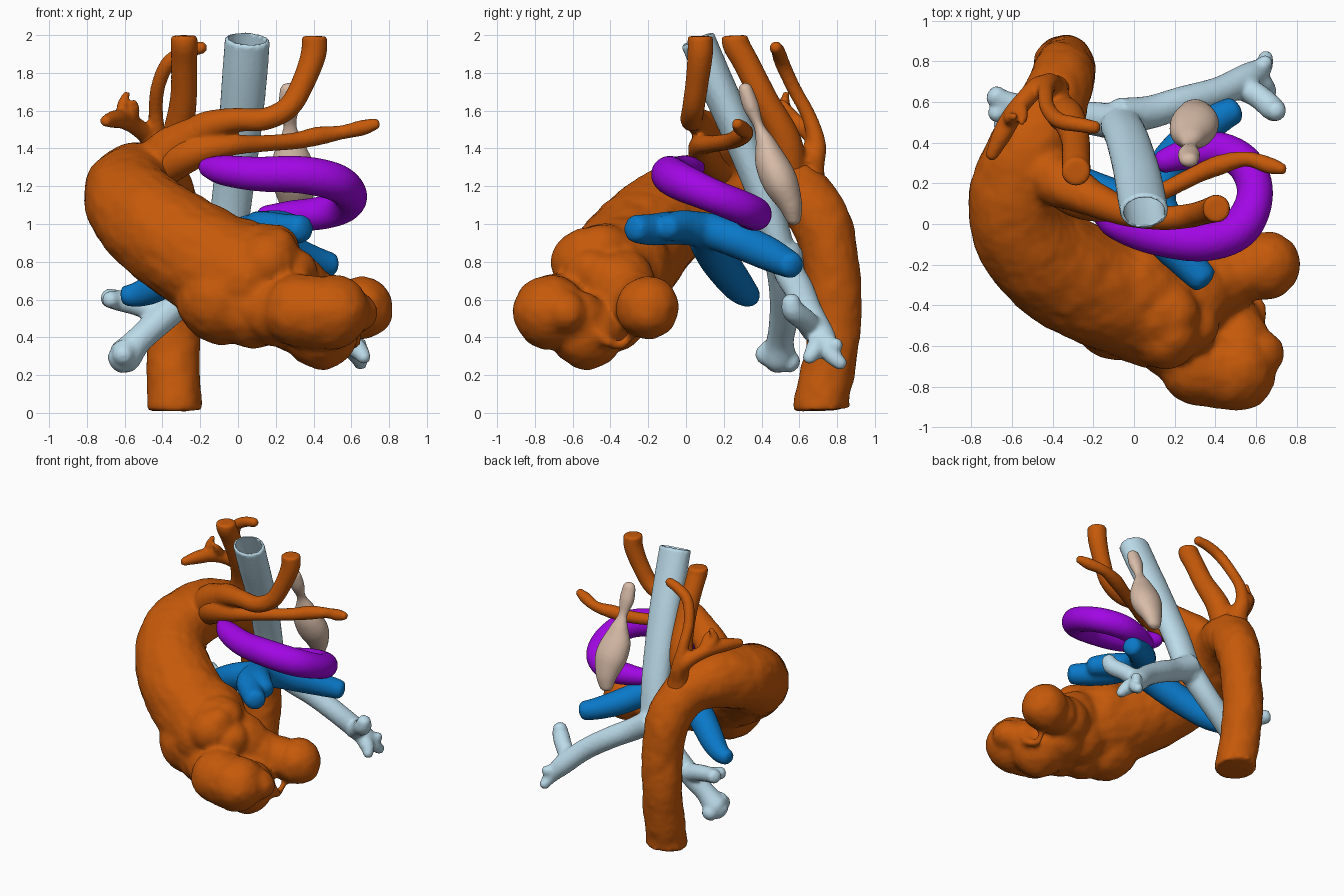
import bpy, bmesh, math
from mathutils import Vector, Matrix


def catmull(pts, n=7):
    p = [Vector(q) for q in pts]
    p = [p[0] * 2 - p[1]] + p + [p[-1] * 2 - p[-2]]
    out = []
    for i in range(1, len(p) - 2):
        a, b, c, d = p[i - 1:i + 3]
        for k in range(n):
            t = k / n
            out.append((2 * b + (c - a) * t + (2 * a - 5 * b + 4 * c - d) * t * t
                        + (3 * b - a - 3 * c + d) * t ** 3) / 2)
    return out + [p[-2]]


def tube(bm, pts, start=0.0, end=0.0, flat=1.0, sides=20):
    """Sweep (x, y, z, radius) points; start/end set how far the caps bulge."""
    s = catmull(pts)
    P = [q.xyz for q in s]
    u = Vector((1, 0, 0))
    if abs((P[1] - P[0]).normalized().x) > 0.9:
        u = Vector((0, 0, 1))
    rings = []

    def ring(c, r, u, v):
        rings.append([bm.verts.new(c + (u * math.cos(a) + v * flat * math.sin(a)) * r)
                      for a in (2 * math.pi * k / sides for k in range(sides))])

    last = len(P) - 1
    for i, q in enumerate(s):
        t = (P[min(i + 1, last)] - P[max(i - 1, 0)]).normalized()
        u = (u - t * u.dot(t)).normalized()
        v = t.cross(u)
        r = q.w
        if i == 0 and start:
            for a in (1.4, 1.0, 0.5):
                ring(P[i] - t * r * start * math.sin(a), r * math.cos(a), u, v)
        ring(P[i], r, u, v)
        if i == last and end:
            for a in (0.5, 1.0, 1.4):
                ring(P[i] + t * r * end * math.sin(a), r * math.cos(a), u, v)
    for A, B in zip(rings, rings[1:]):
        for k in range(sides):
            j = (k + 1) % sides
            bm.faces.new((A[k], A[j], B[j], B[k]))
    bm.faces.new(rings[0][::-1])
    bm.faces.new(rings[-1])


def ball(bm, x, y, z, r):
    bmesh.ops.create_icosphere(bm, subdivisions=3, radius=r, matrix=Matrix.Translation((x, y, z)))


def finish(name, bm, color, voxel=0.018, smooth=4, rough=0.0, cutter=None):
    me = bpy.data.meshes.new(name)
    bmesh.ops.recalc_face_normals(bm, faces=bm.faces)
    bm.to_mesh(me)
    bm.free()
    ob = bpy.data.objects.new(name, me)
    bpy.context.collection.objects.link(ob)
    if color:
        mat = bpy.data.materials.get(color[0]) or bpy.data.materials.new(color[0])
        mat.diffuse_color = color[1]
        me.materials.append(mat)
    if voxel:
        m = ob.modifiers.new("merge", 'REMESH')
        m.mode = 'VOXEL'
        m.voxel_size = voxel
        m.use_smooth_shade = True
    if cutter:
        m = ob.modifiers.new("hollow", 'BOOLEAN')
        m.operation = 'DIFFERENCE'
        m.object = cutter
    elif smooth:
        m = ob.modifiers.new("soften", 'SMOOTH')
        m.factor = 0.5
        m.iterations = smooth
    if rough:
        tex = bpy.data.textures.new("lumps", 'CLOUDS')
        tex.noise_scale = 0.16
        m = ob.modifiers.new("lumps", 'DISPLACE')
        m.texture = tex
        m.texture_coords = 'LOCAL'
        m.strength = rough
    return ob


ORANGE = ("orange", (0.56, 0.10, 0.003, 1))
PALE = ("pale_blue", (0.50, 0.71, 0.82, 1))
BLUE = ("blue", (0.003, 0.19, 0.58, 1))
PURPLE = ("purple", (0.36, 0.002, 0.78, 1))
BEIGE = ("beige", (0.68, 0.50, 0.39, 1))

# Aorta: descending part, arch, wide ascending part
bm = bmesh.new()
tube(bm, [(-.335, .718, .015, .15), (-.335, .718, .08, .145), (-.345, .765, .3, .142),
          (-.345, .785, .55, .145), (-.34, .76, .85, .15), (-.36, .685, 1.06, .16), (-.42, .54, 1.19, .18),
          (-.52, .34, 1.22, .215), (-.585, .1, 1.155, .235), (-.5, -.11, 1.03, .26),
          (-.3, -.26, .88, .283), (-.06, -.36, .75, .29), (.14, -.44, .67, .285)], end=.4)
# Root bulges and lumpy chambers, bridged together
for b in [(.0, -.33, .79, .25), (.12, -.43, .81, .2), (.16, -.56, .8, .16), (.19, -.44, .86, .14),
          (.2, -.54, .86, .12), (-.08, -.42, .61, .25), (.08, -.48, .56, .22), (.2, -.58, .54, .19),
          (.32, -.7, .54, .195), (.5, -.72, .535, .2), (.41, -.71, .535, .195), (.655, -.205, .555, .168),
          (.52, -.24, .57, .155), (.4, -.29, .58, .18), (.27, -.36, .66, .21), (.44, -.52, .43, .2),
          (.62, -.64, .53, .115), (.36, -.38, .5, .18), (.28, -.5, .74, .14), (.3, -.5, .5, .18),
          (.52, -.57, .5, .15), (.2, -.38, .56, .2)]:
    ball(bm, *b)
# Thin strand between the chambers
tube(bm, [(.6, -.52, .48, .04), (.62, -.42, .38, .035), (.6, -.34, .36, .025), (.62, -.26, .46, .03)], 1, 1)
# Front branch trunk, blended into the arch
tube(bm, [(-.5, .3, 1.23, .14), (-.4, .23, 1.35, .13), (-.28, .16, 1.44, .11), (-.17, .11, 1.51, .085),
          (-.06, .06, 1.54, .06)])
finish("aorta_and_chambers", bm, ORANGE, smooth=6, rough=.022)

# Arch branches
bm = bmesh.new()
tube(bm, [(-.3, .17, 1.43, .09), (-.17, .11, 1.51, .085), (-.02, .05, 1.55, .065),
          (.14, .03, 1.555, .06), (.27, .04, 1.62, .06), (.35, .06, 1.76, .062), (.4, .075, 1.9, .068),
          (.405, .075, 1.995, .068)])
tube(bm, [(-.42, .22, 1.28, .1), (-.25, .11, 1.37, .09), (-.05, .08, 1.415, .058), (.12, .15, 1.425, .045),
          (.3, .24, 1.44, .045), (.42, .29, 1.465, .05), (.55, .32, 1.485, .038), (.66, .29, 1.51, .042),
          (.73, .27, 1.53, .03)], end=.8)
tube(bm, [(-.4, .55, 1.2, .1), (-.33, .53, 1.43, .085), (-.29, .42, 1.65, .072), (-.285, .32, 1.85, .07),
          (-.285, .265, 1.95, .072), (-.285, .26, 1.998, .07)])
tube(bm, [(-.38, .62, 1.12, .13), (-.4, .66, 1.3, .075), (-.42, .69, 1.42, .052), (-.435, .65, 1.57, .04),
          (-.425, .57, 1.72, .038), (-.37, .51, 1.85, .04), (-.28, .49, 1.91, .038),
          (-.19, .475, 1.935, .034)], end=.8)
tube(bm, [(-.38, .64, 1.3, .07), (-.46, .68, 1.44, .052), (-.53, .62, 1.51, .048), (-.6, .53, 1.55, .05),
          (-.65, .44, 1.555, .048), (-.7, .34, 1.545, .032)], end=.9)
tube(bm, [(-.58, .55, 1.56, .05), (-.61, .52, 1.62, .035), (-.59, .53, 1.69, .018)], end=1)
tube(bm, [(-.56, .6, 1.53, .035), (-.55, .53, 1.61, .03), (-.55, .5, 1.65, .015)], end=1)
finish("arch_branches", bm, ORANGE, voxel=.014, smooth=3)

# Trachea with bronchi, hollow at the top
WIND = [(.05, .06, 1.98, .12), (.035, .145, 1.78, .12), (.01, .27, 1.5, .115), (-.03, .41, 1.15, .108)]
bm = bmesh.new()
tube(bm, [(x, y, z, r - .016) for x, y, z, r in [(.053, .035, 2.04, .12)] + WIND], flat=.76)
cut = finish("airway_cutter", bm, None, voxel=0)
cut.hide_render = True
cut.display_type = 'WIRE'
bm = bmesh.new()
tube(bm, WIND + [(-.06, .48, .92, .105), (-.07, .53, .76, .09)], end=.6, flat=.78)
tube(bm, [(-.08, .5, .84, .09), (-.22, .52, .67, .082), (-.38, .52, .52, .078), (-.52, .5, .39, .072),
          (-.6, .49, .3, .09), (-.635, .48, .27, .07)], end=.6)
tube(bm, [(-.6, .46, .33, .07), (-.61, .41, .3, .055)], end=.7)
tube(bm, [(-.6, .5, .31, .07), (-.59, .56, .26, .055)], end=.7)
tube(bm, [(-.38, .53, .52, .07), (-.52, .57, .57, .06), (-.63, .6, .595, .055), (-.69, .635, .61, .05)], end=.6)
tube(bm, [(-.62, .6, .595, .05), (-.68, .54, .6, .045)], end=.8)
tube(bm, [(-.08, .53, .84, .09), (.08, .55, .74, .082), (.24, .6, .65, .078), (.42, .65, .53, .075),
          (.56, .72, .4, .072), (.63, .77, .31, .05), (.65, .82, .26, .036)], end=.8)
tube(bm, [(.58, .71, .38, .06), (.64, .68, .33, .05), (.67, .65, .29, .035)], end=.8)
tube(bm, [(.52, .68, .43, .065), (.61, .63, .49, .06), (.68, .57, .54, .06), (.7, .555, .59, .05)], end=.8)
tube(bm, [(.6, .74, .36, .05), (.65, .8, .36, .036)], end=.8)
wind = finish("windpipe", bm, PALE, voxel=.016, cutter=cut)

# Pulmonary arteries
bm = bmesh.new()
tube(bm, [(.34, -.27, .975, .075), (.25, -.18, .97, .085), (.13, -.05, .98, .09), (.11, .12, .965, .095),
          (.16, .28, .91, .095), (.28, .42, .85, .092), (.4, .51, .805, .08), (.49, .56, .78, .07)], .5, .5)
tube(bm, [(.3, -.1, .98, .07), (.2, -.02, .99, .085), (.08, .1, .96, .095), (-.08, .12, .9, .1),
          (-.25, .18, .8, .1), (-.42, .27, .68, .088), (-.52, .32, .63, .07), (-.6, .34, .62, .055)], .6, .4)
finish("pulmonary_arteries", bm, BLUE)

# Looping vein
bm = bmesh.new()
tube(bm, [(-.16, .05, 1.3, .055), (-.08, .0, 1.285, .08), (.1, -.06, 1.265, .092), (.34, -.085, 1.26, .1),
          (.52, -.02, 1.22, .1), (.595, .14, 1.15, .09), (.55, .29, 1.09, .09), (.42, .365, 1.055, .088),
          (.28, .35, 1.045, .08), (.15, .31, 1.04, .06)], .9, .9)
finish("looping_vein", bm, PURPLE, voxel=.015, smooth=3)

# Gullet
bm = bmesh.new()
tube(bm, [(.27, .315, 1.71, .05), (.27, .345, 1.62, .056), (.275, .385, 1.52, .036), (.28, .42, 1.43, .07),
          (.285, .45, 1.33, .11), (.3, .5, 1.22, .12), (.3, .55, 1.11, .085), (.29, .57, 1.03, .055)],
     .8, .7, flat=.78)
finish("gullet", bm, BEIGE, voxel=.014, smooth=3)

for ob in bpy.data.objects:
    for p in ob.data.polygons:
        p.use_smooth = True
